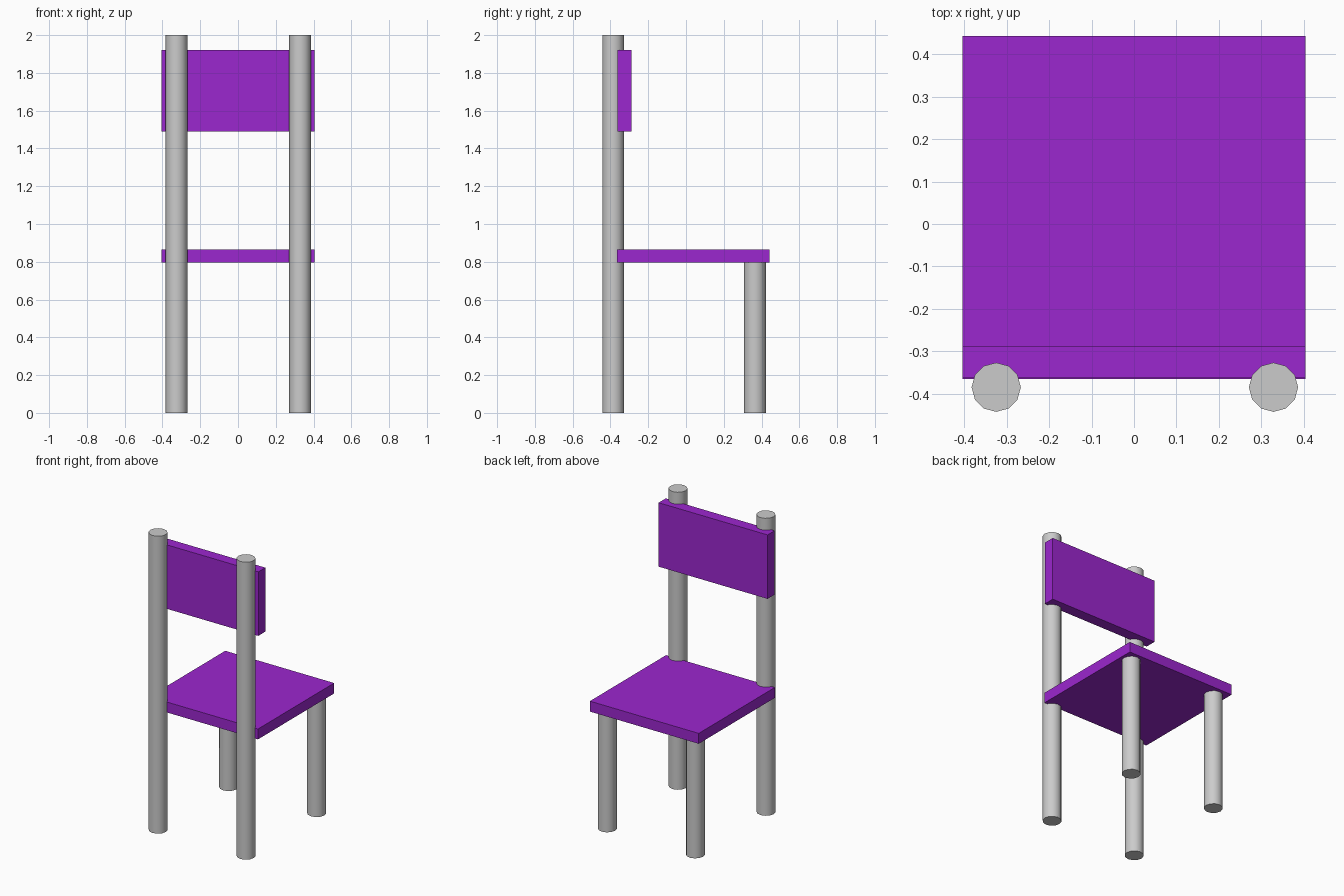
import bpy
import math

if "Cube" in bpy.data.objects:
    bpy.data.objects.remove(bpy.data.objects["Cube"])

purple = bpy.data.materials.new("purple")
purple.diffuse_color = (0.33, 0.02, 0.62, 1)
purple.use_nodes = True
purple.node_tree.nodes["Principled BSDF"].inputs["Base Color"].default_value = purple.diffuse_color


def board(name, lo, hi):
    centre = [(a + b) / 2 for a, b in zip(lo, hi)]
    bpy.ops.mesh.primitive_cube_add(size=1, location=centre)
    ob = bpy.context.object
    ob.name = name
    ob.scale = [b - a for a, b in zip(lo, hi)]
    bpy.ops.object.transform_apply(location=False, rotation=False, scale=True)
    ob.data.materials.append(purple)


def post(name, x, y, height, radius=0.058):
    bpy.ops.mesh.primitive_cylinder_add(
        vertices=12, radius=radius, depth=height, location=(x, y, height / 2))
    bpy.context.object.name = name
    bpy.ops.object.shade_smooth_by_angle(angle=math.radians(40))


# Flat seat and backrest boards
board("seat", (-0.405, -0.366, 0.795), (0.405, 0.443, 0.865))
board("backrest", (-0.405, -0.363, 1.49), (0.405, -0.288, 1.92))

# Tall posts carry the backrest, short legs stop under the seat
for side, x in (("left", -0.325), ("right", 0.329)):
    post(f"back_post_{side}", x, -0.385, 2.0)
    post(f"seat_leg_{side}", x, 0.365, 0.797)
